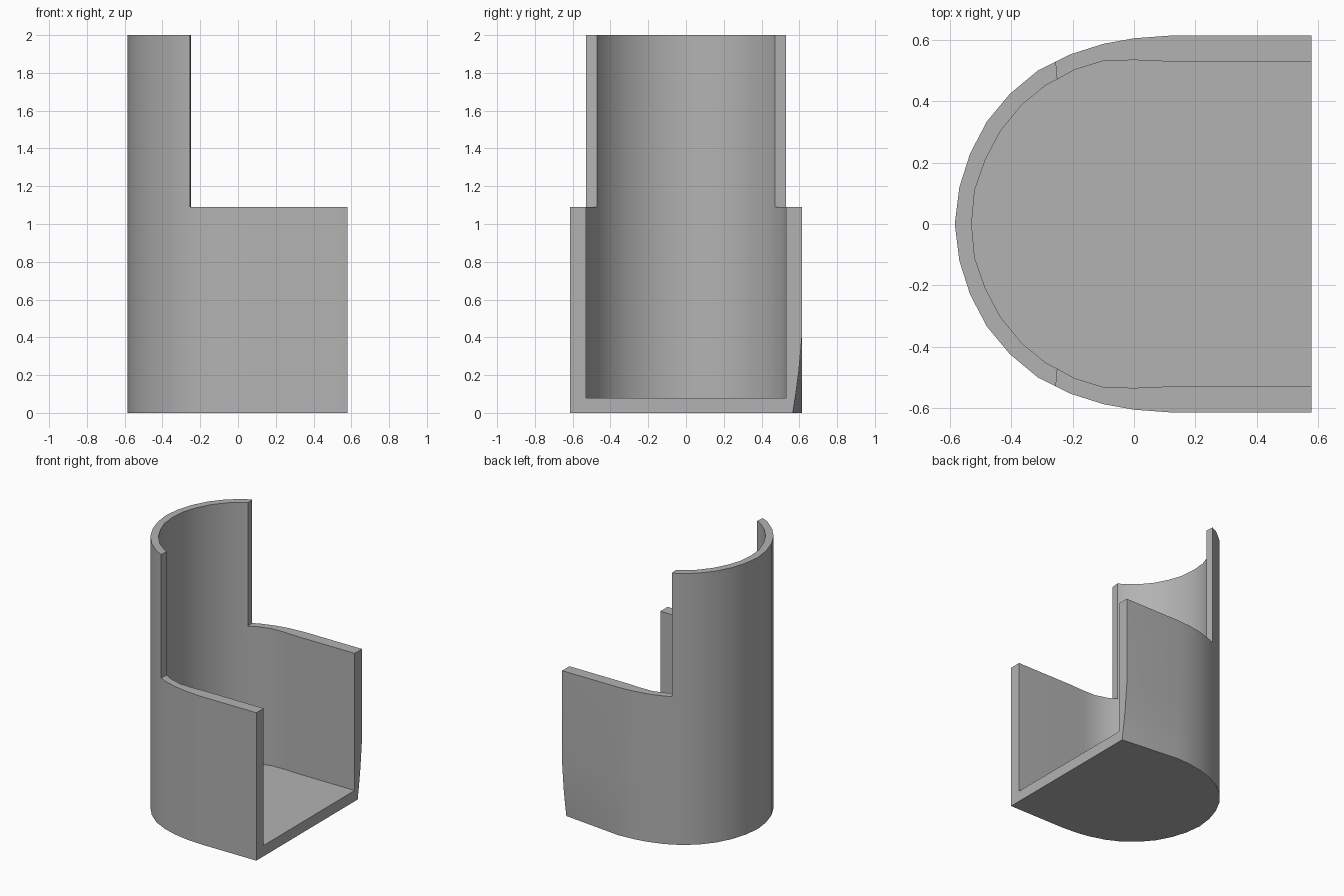
import bpy
import bmesh
import math

cube = bpy.data.objects.get("Cube")
if cube:
    bpy.data.objects.remove(cube, do_unlink=True)

FLOOR, SIDE_TOP, BACK_TOP = 0.08, 1.09, 2.0
CUT = 3  # profile points left of the straight end where the tall back begins

# Half profiles from the open end round to the middle of the curved back
OUTER = [(0.58, 0.615), (0.12, 0.615), (0, 0.606), (-0.1, 0.588), (-0.21, 0.553),
         (-0.255, 0.53), (-0.315, 0.5), (-0.405, 0.425), (-0.48, 0.335),
         (-0.535, 0.23), (-0.57, 0.12), (-0.585, 0)]
INNER = [(0.58, 0.53), (0.12, 0.53), (0, 0.535), (-0.1, 0.532), (-0.195, 0.503),
         (-0.25, 0.472), (-0.285, 0.455), (-0.365, 0.39), (-0.435, 0.305),
         (-0.485, 0.21), (-0.52, 0.11), (-0.53, 0)]
CUT = 5


def both_sides(half):
    return half + [(x, -y) for x, y in reversed(half[:-1])]


outer, inner = both_sides(OUTER), both_sides(INNER)
last = len(outer) - 1

# The left open corner tucks inwards near the ground
TUCK = {0: 0.05, 0.1: 0.034, 0.22: 0.018, 0.42: 0}
levels = list(TUCK) + [SIDE_TOP]

bm = bmesh.new()


def out(i, z):
    x, y = outer[i]
    return (x, y - (TUCK.get(z, 0) if i == 0 else 0), z)


def inn(i, z):
    return (*inner[i], z)


def face(*points):
    bm.faces.new([bm.verts.new(p) for p in points])


# Curved walls and their rims
for i in range(last):
    j = i + 1
    tall = CUT <= i < last - CUT
    for low, high in zip(levels, levels[1:]):
        face(out(i, low), out(j, low), out(j, high), out(i, high))
    face(inn(i, FLOOR), inn(j, FLOOR), inn(j, SIDE_TOP), inn(i, SIDE_TOP))
    top = SIDE_TOP
    if tall:
        top = BACK_TOP
        for side in (out, inn):
            face(side(i, SIDE_TOP), side(j, SIDE_TOP), side(j, top), side(i, top))
    face(out(i, top), out(j, top), inn(j, top), inn(i, top))

# Upright ends of the tall back
for i in (CUT, last - CUT):
    face(out(i, SIDE_TOP), inn(i, SIDE_TOP), inn(i, BACK_TOP), out(i, BACK_TOP))

# Floor, underside and the open end
face(*[inn(i, FLOOR) for i in range(last + 1)])
face(*[out(i, 0) for i in range(last + 1)])
face(*[out(0, z) for z in levels], inn(0, SIDE_TOP), inn(0, FLOOR),
     inn(last, FLOOR), inn(last, SIDE_TOP), *[out(last, z) for z in reversed(levels)])

bmesh.ops.remove_doubles(bm, verts=bm.verts, dist=0.0005)
bmesh.ops.recalc_face_normals(bm, faces=bm.faces)

mesh = bpy.data.meshes.new("open_holder")
bm.to_mesh(mesh)
bm.free()
holder = bpy.data.objects.new("open_holder", mesh)
bpy.context.collection.objects.link(holder)

# Plain grey material
grey = bpy.data.materials.new("plain_grey")
grey.use_nodes = True
colour = (0.45, 0.45, 0.45, 1)
grey.diffuse_color = colour
grey.node_tree.nodes["Principled BSDF"].inputs["Base Color"].default_value = colour
mesh.materials.append(grey)

bpy.ops.object.select_all(action="DESELECT")
holder.select_set(True)
bpy.context.view_layer.objects.active = holder
bpy.ops.object.shade_smooth_by_angle(angle=math.radians(30))
